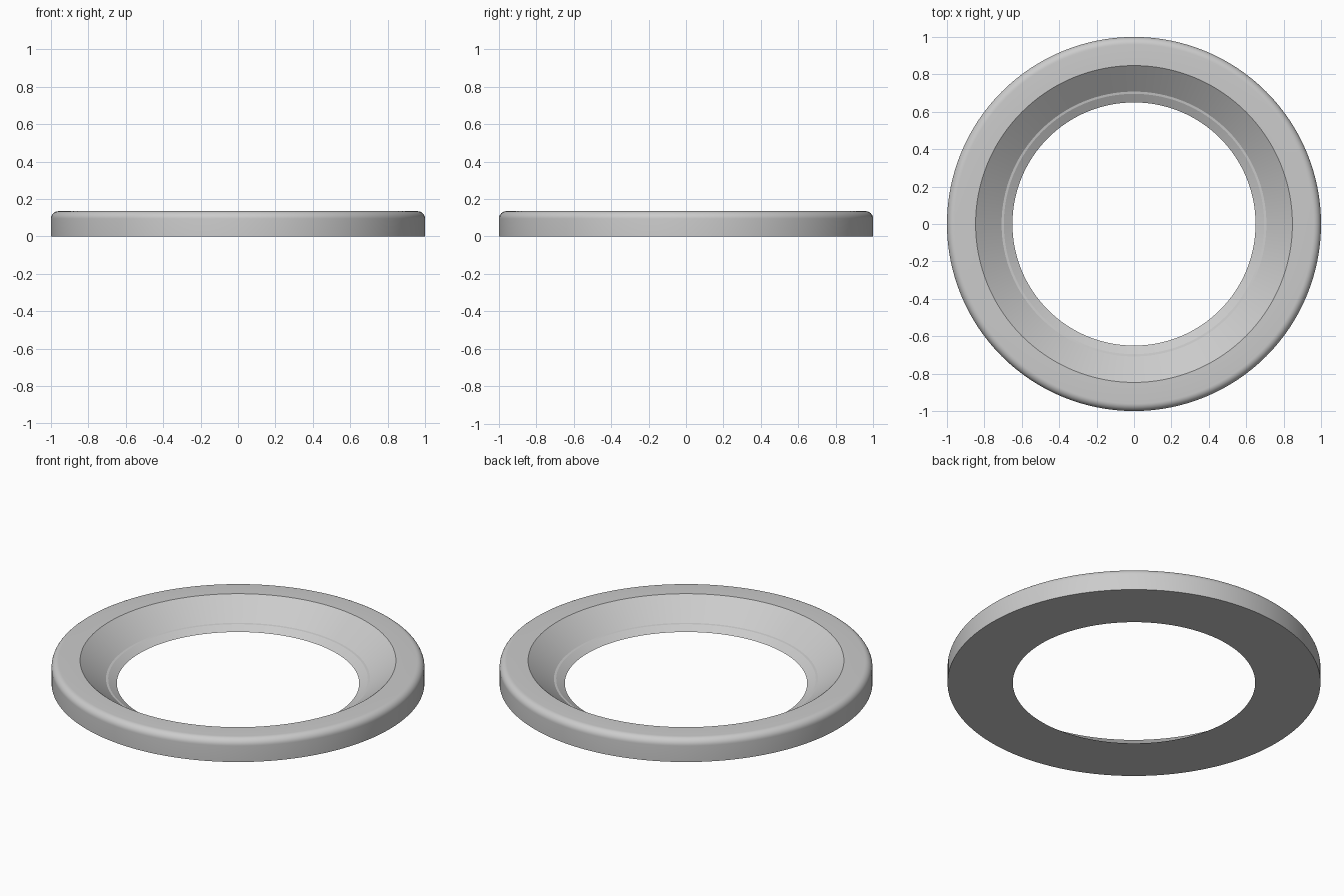
import bpy
import bmesh
from math import sin, cos, pi, radians

SEGMENTS = 128
HEIGHT = 0.135
FILLET = 0.04

if "Cube" in bpy.data.objects:
    bpy.data.objects.remove(bpy.data.objects["Cube"], do_unlink=True)

# Plain grey material
grey = bpy.data.materials.new("light grey")
grey.use_nodes = True
grey.diffuse_color = (0.6, 0.6, 0.6, 1)
grey.node_tree.nodes["Principled BSDF"].inputs["Base Color"].default_value = (0.6, 0.6, 0.6, 1)

# Cross-section (radius, height): base, outer wall, rounded rim
profile = [(0.65, 0), (1, 0)]
for i in range(9):
    a = i / 8 * pi / 2
    profile.append((1 - FILLET + FILLET * cos(a), HEIGHT - FILLET + FILLET * sin(a)))
# Flat top, inner funnel, narrow ledge, lower lip
profile += [(0.847, HEIGHT), (0.708, 0.027), (0.696, 0.025)]

# Revolve the closed section around z
bm = bmesh.new()
rings = []
for s in range(SEGMENTS):
    a = 2 * pi * s / SEGMENTS
    rings.append([bm.verts.new((r * cos(a), r * sin(a), z)) for r, z in profile])
n = len(profile)
for s in range(SEGMENTS):
    here, after = rings[s], rings[(s + 1) % SEGMENTS]
    for i in range(n):
        j = (i + 1) % n
        bm.faces.new((here[i], after[i], after[j], here[j]))
bmesh.ops.recalc_face_normals(bm, faces=bm.faces[:])

mesh = bpy.data.meshes.new("bezel_ring")
bm.to_mesh(mesh)
bm.free()
mesh.materials.append(grey)
ring = bpy.data.objects.new("bezel_ring", mesh)
bpy.context.collection.objects.link(ring)

# Smooth round surfaces, crisp edges between them
bpy.ops.object.select_all(action="DESELECT")
ring.select_set(True)
bpy.context.view_layer.objects.active = ring
bpy.ops.object.shade_smooth_by_angle(angle=radians(18))
